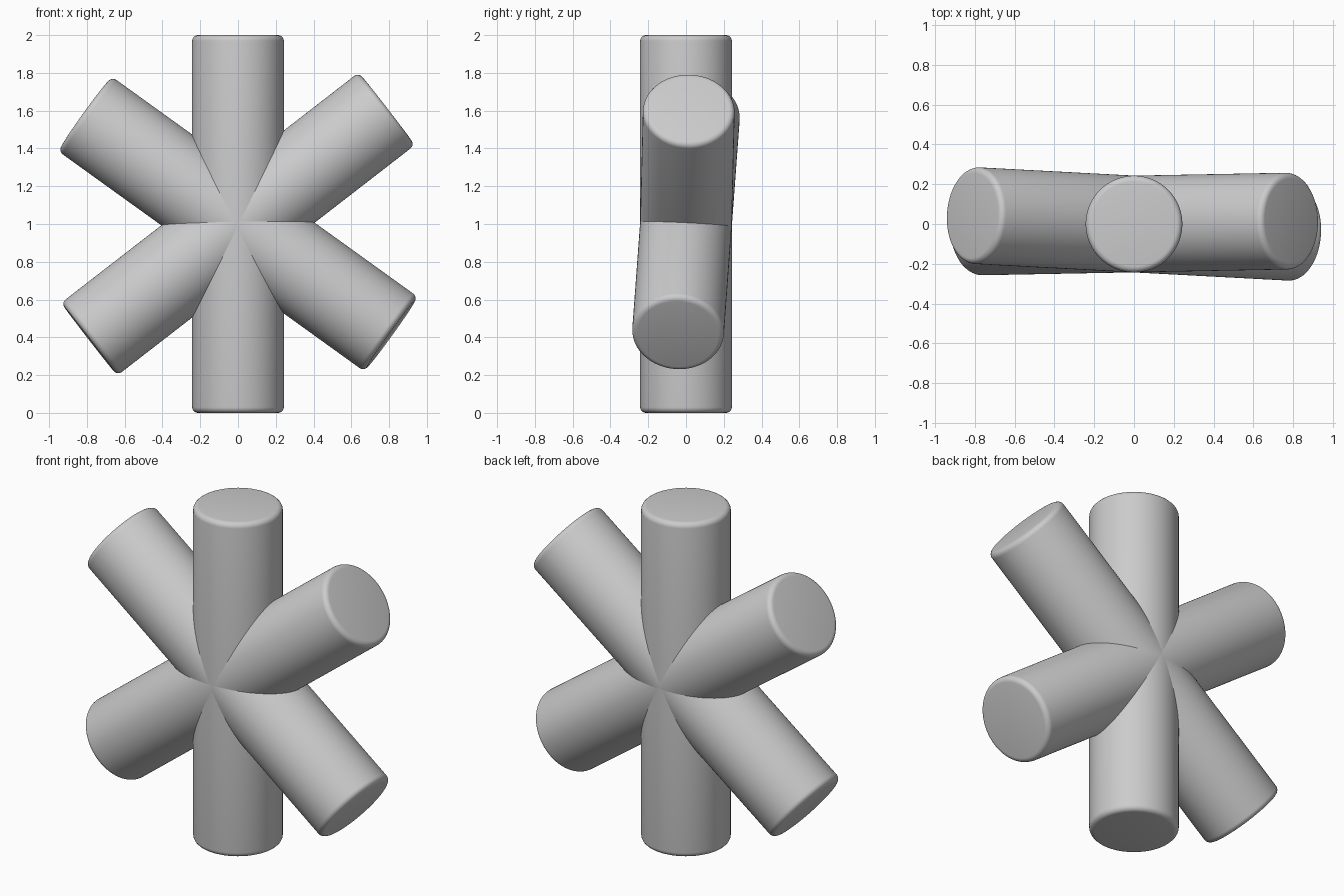
import bpy
from mathutils import Vector

if "Cube" in bpy.data.objects:
    bpy.data.objects.remove(bpy.data.objects["Cube"])

RADIUS = 0.243
CENTRE = Vector((0, 0, 1))


def bar(name, tip):
    """Round bar through the centre, with softly rounded end rims."""
    axis = Vector(tip)
    bpy.ops.mesh.primitive_cylinder_add(vertices=96, radius=RADIUS, depth=2 * axis.length,
                                        location=CENTRE)
    ob = bpy.context.object
    ob.name = name
    ob.rotation_euler = axis.to_track_quat('Z', 'Y').to_euler()
    bevel = ob.modifiers.new("rounded_rim", 'BEVEL')
    bevel.width = 0.03
    bevel.segments = 5
    bevel.limit_method = 'ANGLE'
    bevel.angle_limit = 1.0
    bpy.ops.object.modifier_apply(modifier=bevel.name)
    bpy.ops.object.shade_smooth_by_angle(angle=0.6)
    return ob


# Three crossing bars, given by one tip relative to the centre
bar("vertical_bar", (0, 0, 1))
bar("right_rising_bar", (0.788, 0.015, 0.61))
bar("left_rising_bar", (-0.81, 0.043, 0.583))
